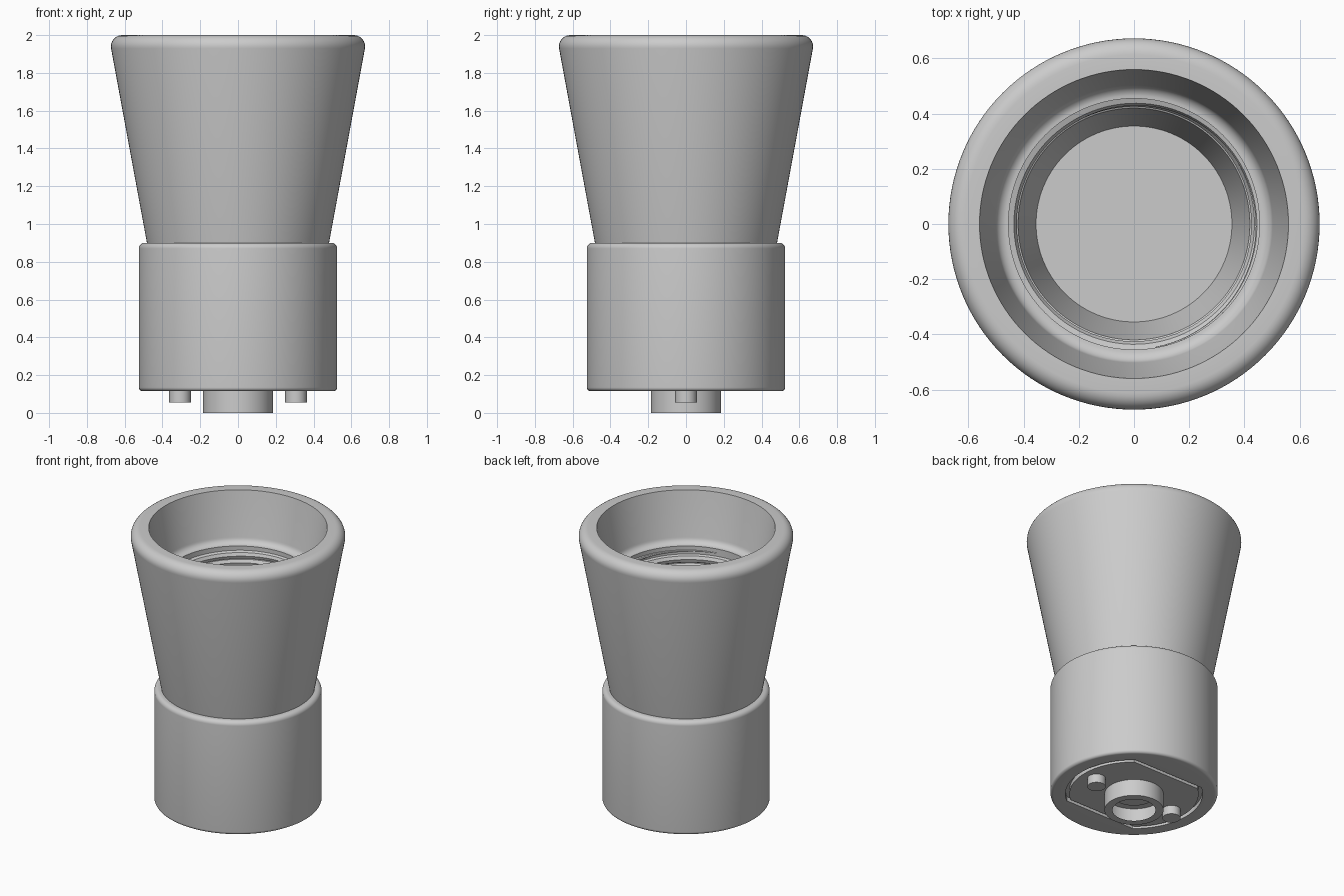
import bpy, bmesh
from math import sin, cos, pi, radians, sqrt, asin

cube = bpy.data.objects.get("Cube")
if cube:
    bpy.data.objects.remove(cube, do_unlink=True)

grey = bpy.data.materials.new("plain grey")
grey.use_nodes = True
colour = (0.6, 0.6, 0.6, 1)
grey.diffuse_color = colour
grey.node_tree.nodes["Principled BSDF"].inputs["Base Color"].default_value = colour

SIDES = 128


def activate(obj):
    bpy.ops.object.select_all(action='DESELECT')
    obj.select_set(True)
    bpy.context.view_layer.objects.active = obj


def smooth(obj):
    activate(obj)
    bpy.ops.object.shade_smooth_by_angle(angle=radians(30))


def finish(name, bm):
    bmesh.ops.recalc_face_normals(bm, faces=bm.faces)
    mesh = bpy.data.meshes.new(name)
    bm.to_mesh(mesh)
    bm.free()
    mesh.materials.append(grey)
    obj = bpy.data.objects.new(name, mesh)
    bpy.context.collection.objects.link(obj)
    return obj


def arc(cx, cz, r, start, end, steps=8):
    """Profile points on a rounded corner, angles in degrees."""
    angles = [radians(start + (end - start) * i / steps) for i in range(steps + 1)]
    return [(cx + r * cos(a), cz + r * sin(a)) for a in angles]


def lathe(name, profile, closed=False, sides=SIDES, at=(0, 0)):
    """Turn an (r, z) profile about a vertical axis."""
    bm = bmesh.new()
    verts = [bm.verts.new((r, 0, z)) for r, z in profile]
    ends = verts[1:] + verts[:1] if closed else verts[1:]
    edges = [bm.edges.new(pair) for pair in zip(verts, ends)]
    bmesh.ops.spin(bm, geom=verts + edges, cent=(0, 0, 0), axis=(0, 0, 1),
                   angle=2 * pi, steps=sides, use_merge=True)
    bmesh.ops.remove_doubles(bm, verts=bm.verts, dist=1e-5)
    bmesh.ops.translate(bm, verts=bm.verts, vec=(at[0], at[1], 0))
    return finish(name, bm)


def flat_sided_disc(name, radius, half_depth, bottom, top):
    """Disc with two straight sides, facing front and back."""
    limit = asin(half_depth / radius)
    steps = 24
    outline = []
    for turn in (0, pi):
        for i in range(steps + 1):
            a = turn - limit + 2 * limit * i / steps
            outline.append((radius * cos(a), radius * sin(a), bottom))
    bm = bmesh.new()
    face = bm.faces.new([bm.verts.new(p) for p in outline])
    made = bmesh.ops.extrude_face_region(bm, geom=[face])["geom"]
    lifted = [v for v in made if isinstance(v, bmesh.types.BMVert)]
    bmesh.ops.translate(bm, verts=lifted, vec=(0, 0, top - bottom))
    return finish(name, bm)


# Flared cup on a round collar, with a stepped bore
base = 0.115
profile = [(0, base)]
profile += arc(0.505, base + 0.02, 0.02, -90, 0)
profile += arc(0.495, 0.87, 0.03, 0, 90)
profile += [(0.482, 0.9)]
profile += arc(0.613, 1.94, 0.06, -10, 90)
profile += [(0.56, 2.0), (0.503, 1.70)]
profile += arc(0.458, 1.705, 0.045, -10, -80)[1:]
profile += [(0.455, 1.66), (0.455, 1.50), (0.42, 1.48), (0.355, 1.2), (0, 1.2)]
body = lathe("flared_body", profile)

# Narrow groove in the underside, around a flat-sided island
cutter = flat_sided_disc("groove_cutter", 0.43, 0.335, base - 0.05, base + 0.03)
cut = body.modifiers.new("groove", 'BOOLEAN')
cut.operation = 'DIFFERENCE'
cut.solver = 'EXACT'
cut.object = cutter
activate(body)
bpy.ops.object.modifier_apply(modifier=cut.name)
bpy.data.objects.remove(cutter, do_unlink=True)
smooth(body)
smooth(flat_sided_disc("underside_plate", 0.405, 0.31, base, base + 0.035))

# Hollow centre contact
smooth(lathe("centre_hub", [(0.135, 0), (0.185, 0), (0.185, base + 0.01),
                            (0, base + 0.01), (0, base - 0.005), (0.135, base - 0.005)],
             sides=64))

# Pair of round pins
for side, label in ((1, "left"), (-1, "right")):
    smooth(lathe(label + "_pin", [(0, 0.055), (0.057, 0.055), (0.057, base + 0.01),
                                  (0, base + 0.01)], sides=32, at=(0.307 * side, 0)))

# Spiral thread inside the bore, tapering at both ends
curve = bpy.data.curves.new("inner_thread", 'CURVE')
curve.dimensions = '3D'
curve.bevel_depth = 0.03
curve.bevel_resolution = 2
turns, per_turn = 2.5, 96
count = int(turns * per_turn)
spline = curve.splines.new('POLY')
spline.points.add(count)
for i, point in enumerate(spline.points):
    a = radians(-80) + 2 * pi * i / per_turn
    point.co = (0.455 * cos(a), 0.455 * sin(a), 1.63 - 0.05 * i / per_turn, 1)
    point.radius = min(1, 0.1 + i / 60, 0.1 + (count - i) / 60)
thread = bpy.data.objects.new("inner_thread", curve)
bpy.context.collection.objects.link(thread)
curve.materials.append(grey)
activate(thread)
bpy.ops.object.convert(target='MESH')
smooth(bpy.context.view_layer.objects.active)
